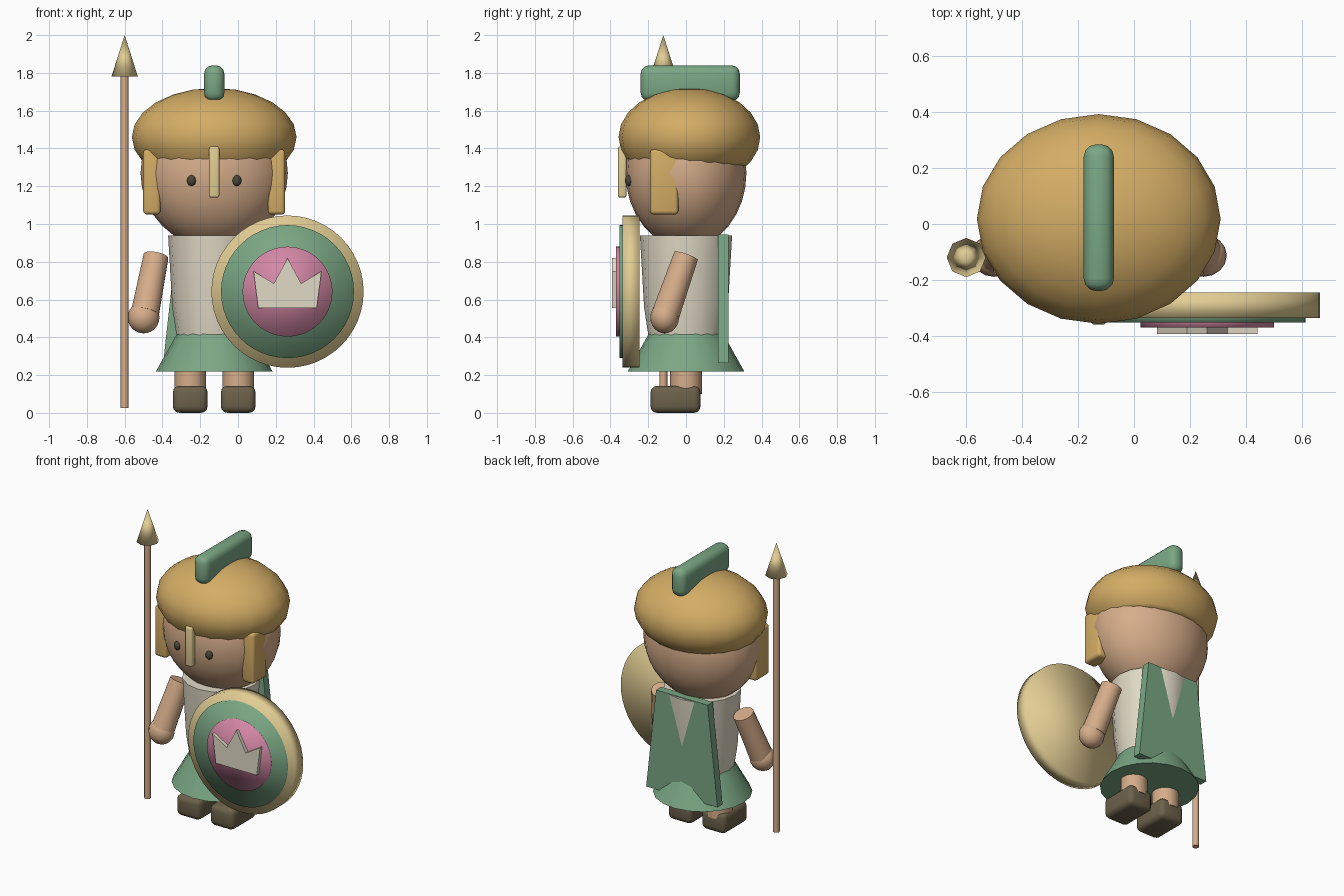
import bpy, bmesh, math
from mathutils import Vector, Matrix

if "Cube" in bpy.data.objects:
    bpy.data.objects.remove(bpy.data.objects["Cube"])

CX = -0.126  # body axis; the shield and spear offset it from x = 0


def material(name, *srgb):
    lin = [((c / 255 + 0.055) / 1.055) ** 2.4 for c in srgb] + [1]
    m = bpy.data.materials.new(name)
    m.use_nodes = True
    m.diffuse_color = lin
    bsdf = m.node_tree.nodes["Principled BSDF"]
    bsdf.inputs["Base Color"].default_value = lin
    bsdf.inputs["Roughness"].default_value = 0.8
    return m


GOLD = material("gold", 212, 173, 101)
PALE = material("pale_gold", 226, 205, 148)
GREEN = material("green", 122, 167, 132)
PINK = material("pink", 212, 135, 165)
SKIN = material("skin_tan", 214, 173, 138)
CREAM = material("cream", 225, 218, 198)
BROWN = material("shoe_brown", 108, 97, 74)
DARK = material("eye_dark", 74, 70, 60)


def finish(name, bm, mat, angle=50):
    bmesh.ops.recalc_face_normals(bm, faces=bm.faces)
    mesh = bpy.data.meshes.new(name)
    bm.to_mesh(mesh)
    bm.free()
    mesh.materials.append(mat)
    ob = bpy.data.objects.new(name, mesh)
    bpy.context.collection.objects.link(ob)
    bpy.ops.object.select_all(action='DESELECT')
    ob.select_set(True)
    bpy.context.view_layer.objects.active = ob
    if angle >= 180:
        bpy.ops.object.shade_smooth()
    elif angle:
        bpy.ops.object.shade_smooth_by_angle(angle=math.radians(angle))
    return ob


def ellipsoid(name, mat, center, radii, segs=24, rings=16, cut=None):
    bm = bmesh.new()
    bmesh.ops.create_uvsphere(bm, u_segments=segs, v_segments=rings, radius=1)
    bmesh.ops.scale(bm, vec=radii, verts=bm.verts)
    bmesh.ops.translate(bm, vec=center, verts=bm.verts)
    if cut:  # remove everything below the plane and cap it
        bmesh.ops.bisect_plane(bm, geom=bm.verts[:] + bm.edges[:] + bm.faces[:],
                               plane_co=cut[0], plane_no=cut[1], clear_inner=True)
        bmesh.ops.holes_fill(bm, edges=[e for e in bm.edges if e.is_boundary])
    return finish(name, bm, mat)


def box(name, mat, low, high, bevel=0.0, segs=3):
    low, high = Vector(low), Vector(high)
    bm = bmesh.new()
    bmesh.ops.create_cube(bm, size=1)
    bmesh.ops.scale(bm, vec=high - low, verts=bm.verts)
    bmesh.ops.translate(bm, vec=(low + high) / 2, verts=bm.verts)
    if bevel:
        bmesh.ops.bevel(bm, geom=bm.edges[:], offset=bevel, segments=segs,
                        profile=0.5, affect='EDGES')
    return finish(name, bm, mat, 40)


def rod(name, mat, start, end, r1, r2, segs=16, angle=50):
    start, end = Vector(start), Vector(end)
    axis = end - start
    bm = bmesh.new()
    bmesh.ops.create_cone(bm, cap_ends=True, segments=segs, radius1=r1, radius2=r2,
                          depth=axis.length)
    turn = Vector((0, 0, 1)).rotation_difference(axis).to_matrix().to_4x4()
    bmesh.ops.transform(bm, matrix=Matrix.Translation((start + end) / 2) @ turn, verts=bm.verts)
    return finish(name, bm, mat, angle)


def lathe(name, mat, profile, segs):
    bm = bmesh.new()
    rings = [[bm.verts.new((CX + r * math.sin(math.tau * i / segs),
                            r * math.cos(math.tau * i / segs), z))
              for i in range(segs)] for r, z in profile]
    for a, b in zip(rings, rings[1:]):
        for i in range(segs):
            j = (i + 1) % segs
            bm.faces.new((a[i], a[j], b[j], b[i]))
    bm.faces.new(rings[0])
    bm.faces.new(rings[-1])
    return finish(name, bm, mat)


def plate(name, mat, outline, y0, y1):
    """Outline in x and z, extruded from y0 to y1."""
    bm = bmesh.new()
    face = bm.faces.new([bm.verts.new((x, y0, z)) for x, z in outline])
    ext = bmesh.ops.extrude_face_region(bm, geom=[face])["geom"]
    bmesh.ops.translate(bm, vec=(0, y1 - y0, 0),
                        verts=[v for v in ext if isinstance(v, bmesh.types.BMVert)])
    return finish(name, bm, mat, 0)


# Head and helmet
ellipsoid("head", SKIN, (CX, 0, 1.27), (0.39, 0.32, 0.395))
ellipsoid("helmet", GOLD, (CX, 0.018, 1.46), (0.436, 0.375, 0.26), 20, 12,
          cut=((CX, 0, 1.325), (0, 0.047, 1)))
box("helmet_crest", GREEN, (CX - 0.054, -0.24, 1.65), (CX + 0.054, 0.285, 1.84), 0.045)
box("nose_guard", PALE, (CX - 0.027, -0.36, 1.14), (CX + 0.027, -0.315, 1.41), 0.012)

# Torso, skirt and cape
lathe("tunic", CREAM, [(0.195, 0.38), (0.222, 0.56), (0.244, 0.94)], 16)
lathe("skirt", GREEN, [(0.308, 0.22), (0.18, 0.45)], 20)
plate("cape", GREEN, [(CX - 0.27, 0.265), (CX + 0.27, 0.265),
                      (CX + 0.195, 0.945), (CX - 0.195, 0.945)], 0.17, 0.225)

# Paired parts on both sides of the body axis
for side, s in (("right", -1), ("left", 1)):
    def at(offset, y, z):
        return (CX + s * offset, y, z)
    ellipsoid(side + "_eye", DARK, at(0.12, -0.303, 1.23), (0.024, 0.02, 0.029), 12, 8)
    xs = sorted((CX + s * 0.284, CX + s * 0.376))
    box(side + "_cheek_guard", GOLD, (xs[0], -0.19, 1.05), (xs[1], -0.04, 1.395), 0.02)
    rod(side + "_arm", SKIN, at(0.308, 0, 0.83), at(0.366, -0.105, 0.53), 0.067, 0.075)
    ellipsoid(side + "_hand", SKIN, at(0.374, -0.113, 0.505), (0.084, 0.076, 0.084), 16, 12)
    rod(side + "_leg", SKIN, at(0.127, 0, 0.1), at(0.127, 0, 0.3), 0.084, 0.084)
    x = CX + s * 0.127
    box(side + "_shoe", BROWN, (x - 0.092, -0.188, 0), (x + 0.092, 0.077, 0.143), 0.035)

# Spear
rod("spear_shaft", SKIN, (-0.6, -0.12, 0.025), (-0.6, -0.12, 1.79), 0.021, 0.021, 12)
rod("spear_tip", PALE, (-0.6, -0.12, 1.78), (-0.6, -0.12, 2.0), 0.07, 0.0, 8, 180)

# Layered round shield with an emblem
SX, SZ = 0.262, 0.642
for name, mat, r, back, front in (("shield_rim", PALE, 0.403, -0.245, -0.337),
                                  ("shield_field", GREEN, 0.352, -0.3, -0.353),
                                  ("shield_boss", PINK, 0.238, -0.32, -0.37)):
    rod(name, mat, (SX, back, SZ), (SX, front, SZ), r, r, 48, 180)
half = [(0.155, 0.555), (0.18, 0.75), (0.072, 0.685)]
crown = [(SX + x, z) for x, z in half] + [(SX, 0.82)] + [(SX - x, z) for x, z in reversed(half)]
plate("shield_emblem", CREAM, crown, -0.36, -0.393)
